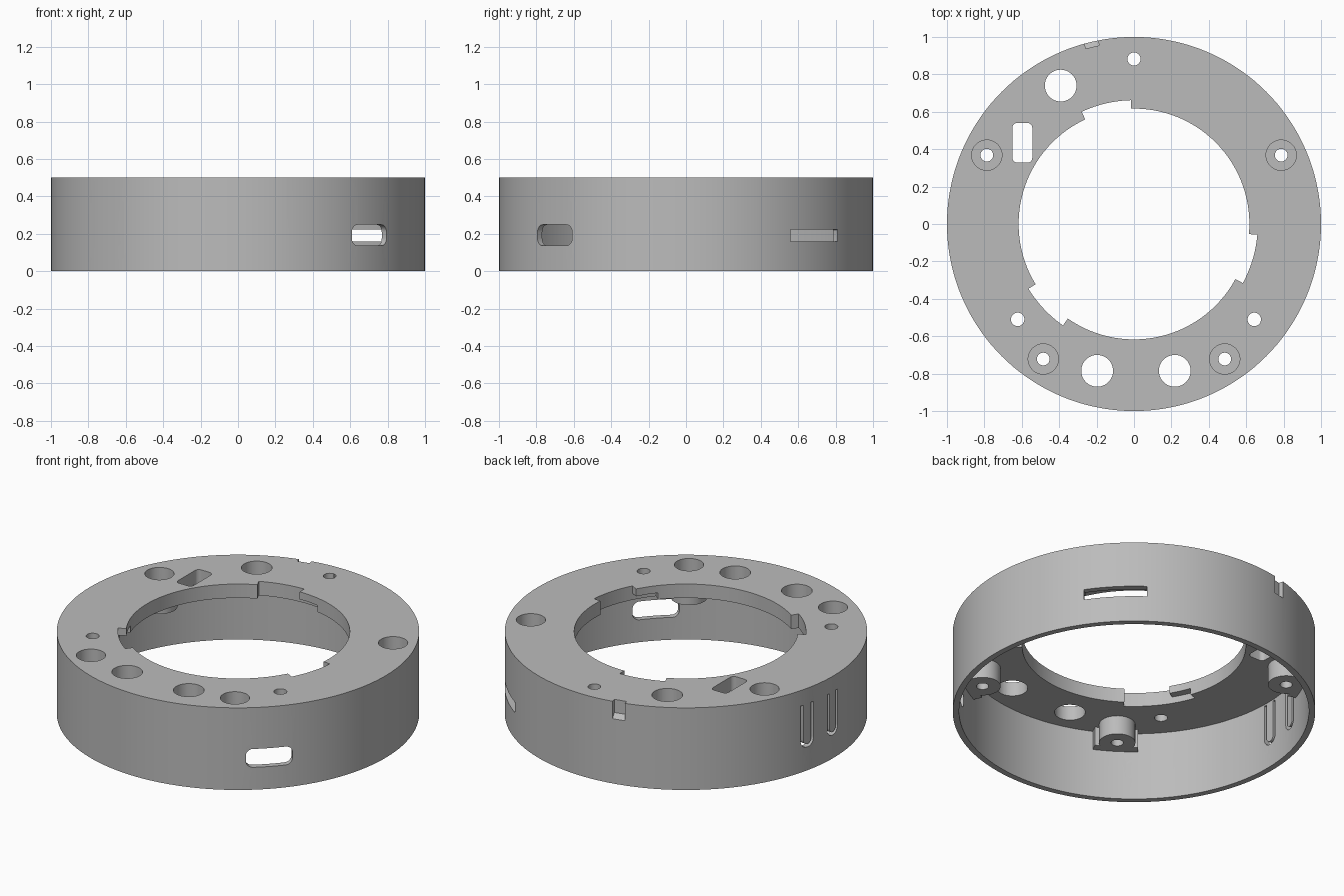
import bpy, bmesh, math
from mathutils import Matrix, Vector

cube = bpy.data.objects.get("Cube")
if cube:
    bpy.data.objects.remove(cube, do_unlink=True)

grey = bpy.data.materials.new("mid_grey")
grey.use_nodes = True
grey.diffuse_color = (0.5, 0.5, 0.5, 1)
grey.node_tree.nodes["Principled BSDF"].inputs["Base Color"].default_value = (0.5, 0.5, 0.5, 1)

WALL, HOLE, TRACK, PLATE, TOP = 0.965, 0.617, 0.662, 0.415, 0.5


def make_object(name, bm):
    bmesh.ops.recalc_face_normals(bm, faces=bm.faces)
    mesh = bpy.data.meshes.new(name)
    bm.to_mesh(mesh)
    bm.free()
    mesh.materials.append(grey)
    obj = bpy.data.objects.new(name, mesh)
    bpy.context.collection.objects.link(obj)
    return obj


def prism(name, outline, low, high, matrix=None):
    """Extrude a flat outline from low to high, then place it."""
    bm = bmesh.new()
    face = bm.faces.new([bm.verts.new((x, y, low)) for x, y in outline])
    result = bmesh.ops.extrude_face_region(bm, geom=[face])
    moved = [v for v in result["geom"] if isinstance(v, bmesh.types.BMVert)]
    bmesh.ops.translate(bm, verts=moved, vec=(0, 0, high - low))
    if matrix:
        bm.transform(matrix)
    return make_object(name, bm)


def circle(x, y, radius, count=40):
    return [(x + radius * math.cos(math.tau * i / count),
             y + radius * math.sin(math.tau * i / count)) for i in range(count)]


def rounded(x, y, width, height, radius, steps=6):
    points = []
    for corner, (sx, sy) in enumerate([(1, 1), (-1, 1), (-1, -1), (1, -1)]):
        for i in range(steps + 1):
            a = math.pi / 2 * (corner + i / steps)
            points.append((x + sx * (width / 2 - radius) + radius * math.cos(a),
                           y + sy * (height / 2 - radius) + radius * math.sin(a)))
    return points


def sector(start, end, inner, outer, steps=12):
    angles = [math.radians(start + (end - start) * i / steps) for i in range(steps + 1)]
    return ([(outer * math.cos(a), outer * math.sin(a)) for a in angles] +
            [(inner * math.cos(a), inner * math.sin(a)) for a in reversed(angles)])


def wall_frame(angle):
    """Local x runs along the wall, local y is up, local z points outward."""
    a = math.radians(angle)
    out = Vector((math.cos(a), math.sin(a), 0))
    side = Vector((-math.sin(a), math.cos(a), 0))
    return Matrix((side, (0, 0, 1), out)).transposed().to_4x4()


def combine(target, tool, operation):
    mod = target.modifiers.new(tool.name, 'BOOLEAN')
    mod.operation, mod.solver, mod.object = operation, 'EXACT', tool
    graph = bpy.context.evaluated_depsgraph_get()
    mesh = bpy.data.meshes.new_from_object(target.evaluated_get(graph))
    target.modifiers.clear()
    target.data = mesh
    bpy.data.objects.remove(tool, do_unlink=True)


def cut(*args):
    combine(body, prism("cutter", *args), 'DIFFERENCE')


# Ring housing: outer wall with a top plate, revolved from its section
section = [(1, 0), (1, TOP), (HOLE, TOP), (HOLE, PLATE), (WALL, PLATE), (WALL, 0)]
bm = bmesh.new()
count = 144
rings = []
for i in range(count):
    a = math.tau * i / count
    rings.append([bm.verts.new((r * math.cos(a), r * math.sin(a), z)) for r, z in section])
for i in range(count):
    here, after = rings[i], rings[(i + 1) % count]
    for j in range(len(section)):
        k = (j + 1) % len(section)
        bm.faces.new((here[j], after[j], after[k], here[k]))
body = make_object("ring_housing", bm)

# Screw bosses below the plate, with counterbores and screw holes
for x, y in [(-0.787, 0.368), (0.787, 0.368), (-0.485, -0.722), (0.485, -0.722)]:
    turn = Matrix.Rotation(math.atan2(y, x), 4, 'Z')
    web = sector(-7.5, 7.5, 0.915, 0.985)
    combine(body, prism("boss", circle(x, y, 0.1), 0.3, 0.45), 'UNION')
    combine(body, prism("boss_web", web, 0.3, 0.45, turn), 'UNION')
    cut(circle(x, y, 0.081), 0.35, 0.6)
    cut(circle(x, y, 0.034), 0.2, 0.4)

# Round holes and the rectangular hole in the plate
for x, y, radius in [(-0.392, 0.74, 0.085), (-0.197, -0.785, 0.085), (0.218, -0.785, 0.085),
                     (0, 0.882, 0.035), (0.643, -0.51, 0.036), (-0.622, -0.51, 0.036)]:
    cut(circle(x, y, radius), 0.38, 0.6)
cut(rounded(-0.597, 0.434, 0.106, 0.212, 0.025), 0.38, 0.6)

# Bayonet entry notches and the locking track under the lip
for start in (91.5, 211.5, 331.5):
    cut(sector(start, start + 23.5, 0.55, TRACK), 0.38, 0.6)
    cut(sector(start - 12, start + 1, 0.55, TRACK), 0.38, 0.455)

# Side windows and the narrow slit in the wall
for angle in (-45, -135):
    cut(rounded(0, 0.192, 0.262, 0.112, 0.04), 0.85, 1.1, wall_frame(angle))
cut(rounded(0, 0.19, 0.35, 0.064, 0.002), 0.6, 1.1, wall_frame(44))

# Alignment notches on the top rim, with a sloped foot
for angle in (-76.8, 103.2):
    side = wall_frame(angle) @ Matrix.Rotation(math.pi / 2, 4, 'Y')
    foot = [(-0.972, 0.55), (-0.972, 0.42), (-1.01, 0.385), (-1.05, 0.385), (-1.05, 0.55)]
    cut(foot, -0.037, 0.037, side)

# Flexible push tabs: a U-shaped slit around each tongue
for angle in (167, 179):
    def half_round(radius):
        return [(radius * math.cos(math.pi + math.pi * i / 12),
                 0.19 + radius * math.sin(math.pi + math.pi * i / 12)) for i in range(13)]
    outline = ([(-0.048, 0.405)] + half_round(0.048) + [(0.048, 0.405), (0.029, 0.405)] +
               list(reversed(half_round(0.029))) + [(-0.029, 0.405)])
    cut(outline, 0.9, 1.1, wall_frame(angle))

# Smooth shading with crisp edges
bpy.ops.object.select_all(action='DESELECT')
body.select_set(True)
bpy.context.view_layer.objects.active = body
bpy.ops.object.shade_smooth_by_angle(angle=math.radians(30))
